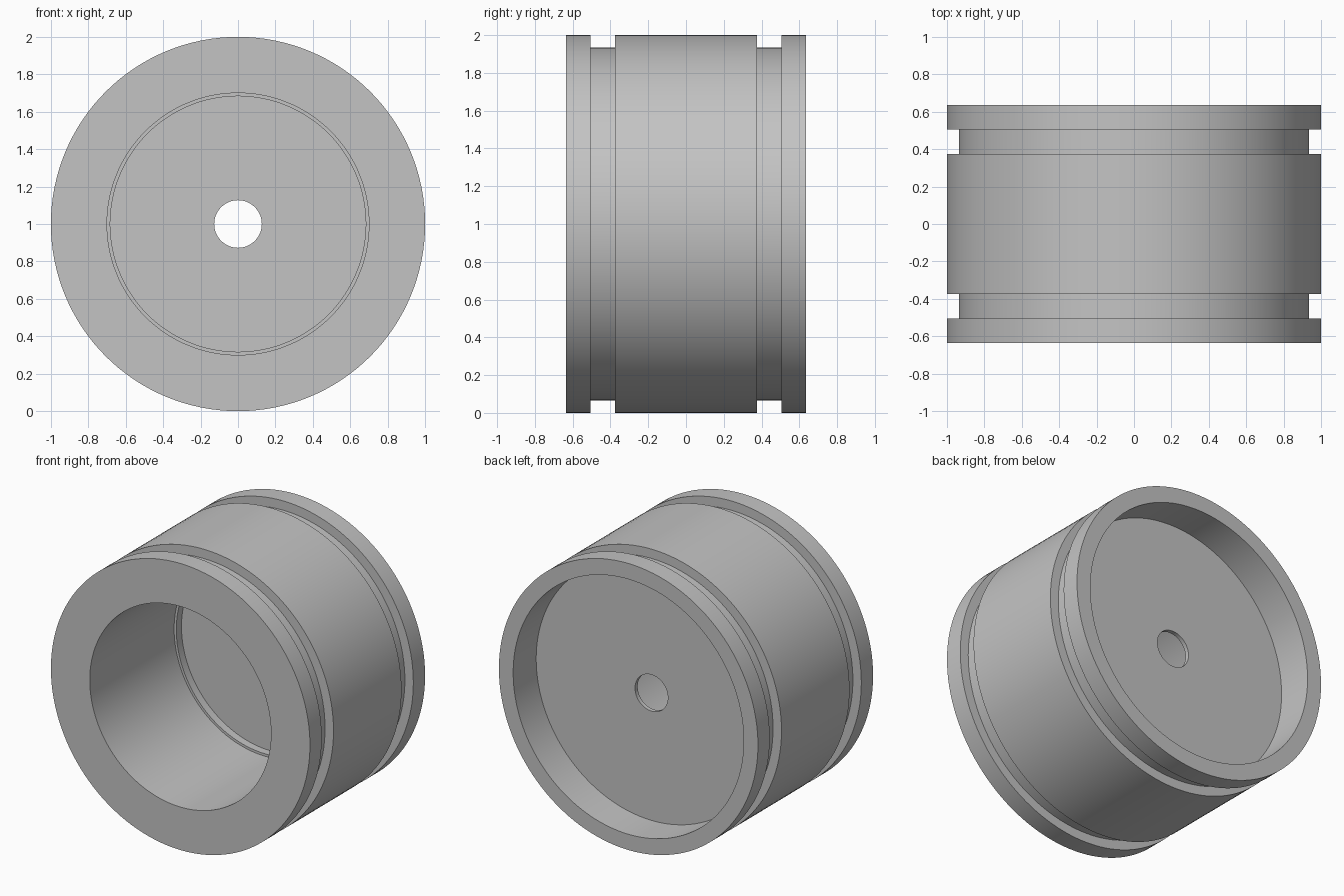
import bpy
import bmesh
import math
from mathutils import Matrix, Vector

cube = bpy.data.objects.get("Cube")
if cube:
    bpy.data.objects.remove(cube, do_unlink=True)

SEGMENTS = 128
HALF = 0.635            # half of the length along y
RADIUS = 1.0
GROOVE_R = 0.935
GROOVE_IN, GROOVE_OUT = 0.375, 0.505
BORE_R, SEAT_R = 0.70, 0.683
LEDGE_Y, WEB_FRONT, WEB_BACK = 0.295, 0.352, 0.381
RECESS_R, HOLE_R = 0.89, 0.127

# Plain grey metal
grey = bpy.data.materials.new("grey_metal")
grey.use_nodes = True
colour = (0.55, 0.55, 0.55, 1.0)
grey.diffuse_color = colour
grey.node_tree.nodes["Principled BSDF"].inputs["Base Color"].default_value = colour


def lathe(name, profile, material):
    """Turn a closed (radius, y) profile around the y axis."""
    bm = bmesh.new()
    verts = [bm.verts.new((r, y, 0)) for r, y in profile]
    edges = [bm.edges.new((a, b)) for a, b in zip(verts, verts[1:] + verts[:1])]
    bmesh.ops.spin(bm, geom=verts + edges, cent=(0, 0, 0), axis=(0, 1, 0),
                   angle=math.tau, steps=SEGMENTS, use_merge=True)
    bmesh.ops.remove_doubles(bm, verts=bm.verts, dist=1e-5)
    bmesh.ops.recalc_face_normals(bm, faces=bm.faces)
    bmesh.ops.transform(bm, matrix=Matrix.Translation(Vector((0, 0, RADIUS))), verts=bm.verts)
    mesh = bpy.data.meshes.new(name)
    bm.to_mesh(mesh)
    bm.free()
    mesh.materials.append(material)
    obj = bpy.data.objects.new(name, mesh)
    bpy.context.collection.objects.link(obj)
    bpy.ops.object.select_all(action="DESELECT")
    obj.select_set(True)
    bpy.context.view_layer.objects.active = obj
    bpy.ops.object.shade_smooth_by_angle(angle=math.radians(30))
    return obj


# Outer wall with one ring groove near each end
groove = [(RADIUS, GROOVE_OUT), (GROOVE_R, GROOVE_OUT),
          (GROOVE_R, GROOVE_IN), (RADIUS, GROOVE_IN)]
outer = ([(RADIUS, -HALF)] + [(r, -y) for r, y in groove]
         + groove[::-1] + [(RADIUS, HALF)])

# Shallow back recess, thin pierced web, then the stepped front bore
inner = [(RECESS_R, HALF), (RECESS_R, WEB_BACK),
         (HOLE_R, WEB_BACK), (HOLE_R, WEB_FRONT),
         (SEAT_R, WEB_FRONT), (SEAT_R, LEDGE_Y),
         (BORE_R, LEDGE_Y), (BORE_R, -HALF)]

lathe("grooved_piston_body", outer + inner, grey)
